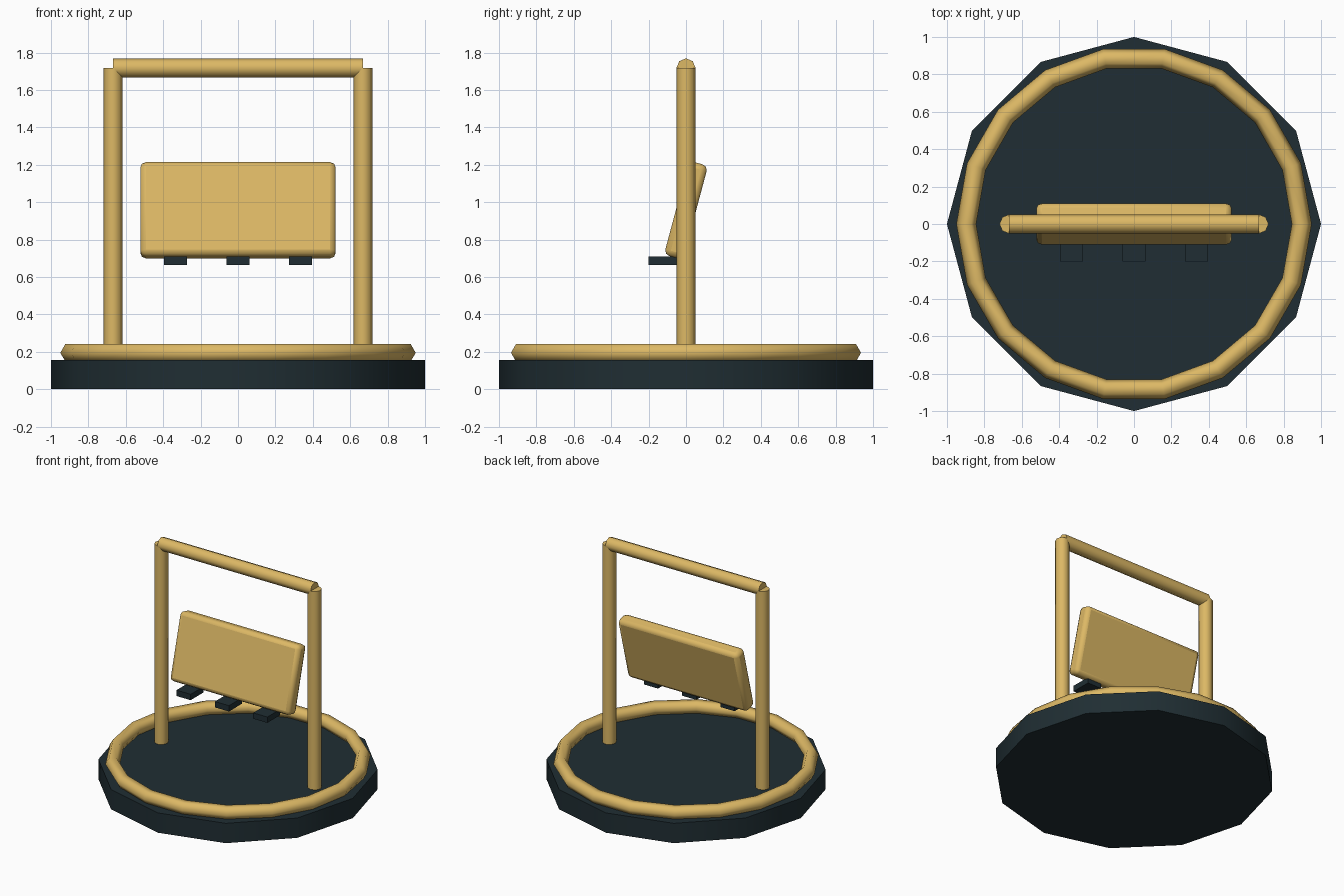
import bpy
from math import radians

if "Cube" in bpy.data.objects:
    bpy.data.objects.remove(bpy.data.objects["Cube"])


def material(name, color):
    m = bpy.data.materials.new(name)
    m.diffuse_color = color
    m.use_nodes = True
    m.node_tree.nodes["Principled BSDF"].inputs["Base Color"].default_value = m.diffuse_color
    return m


gold = material("gold", (0.72, 0.48, 0.13, 1))
dark = material("dark slate", (0.014, 0.027, 0.033, 1))


def finish(name, mat, angle=None):
    ob = bpy.context.object
    ob.name = name
    ob.data.materials.append(mat)
    if angle:
        bpy.ops.object.shade_smooth_by_angle(angle=radians(angle))
    return ob


def cylinder(name, mat, sides, r, depth, loc, rot=(0, 0, 0)):
    bpy.ops.mesh.primitive_cylinder_add(vertices=sides, radius=r, depth=depth,
                                        location=loc, rotation=rot)
    return finish(name, mat, 50)


def box(name, mat, size, loc, tilt=0):
    bpy.ops.mesh.primitive_cube_add(size=1, location=loc)
    ob = finish(name, mat)
    ob.scale = size
    bpy.ops.object.transform_apply(location=False, rotation=False, scale=True)
    ob.rotation_euler.x = tilt
    return ob


# Twelve-sided base
BASE_H = 0.156
cylinder("base", dark, 12, 1.0, BASE_H, (0, 0, BASE_H / 2))

# Ring resting on the base
bpy.ops.mesh.primitive_torus_add(major_segments=18, minor_segments=6,
                                 major_radius=0.897, minor_radius=0.053,
                                 location=(0, 0, 0.195))
finish("base_ring", gold, 70)

# Frame: two posts and a crossbar
POST_X, TOP = 0.668, 1.718
for side, sx in (("left", -1), ("right", 1)):
    cylinder(side + "_post", gold, 8, 0.051, TOP - BASE_H,
             (sx * POST_X, 0, (TOP + BASE_H) / 2))
cylinder("crossbar", gold, 8, 0.051, 2 * POST_X, (0, 0, TOP),
         (0, radians(90), 0))

# Tilted panel with rounded edges
panel = box("panel", gold, (1.045, 0.105, 0.52), (0, 0, 0.957), radians(-15))
bev = panel.modifiers.new("rounding", "BEVEL")
bev.width = 0.03
bev.segments = 2
bpy.ops.object.shade_smooth_by_angle(angle=radians(50))

# Small blocks under the panel
for i in (-1, 0, 1):
    box(f"block_{i + 2}", dark, (0.123, 0.16, 0.046), (i * 0.334, -0.12, 0.688))
